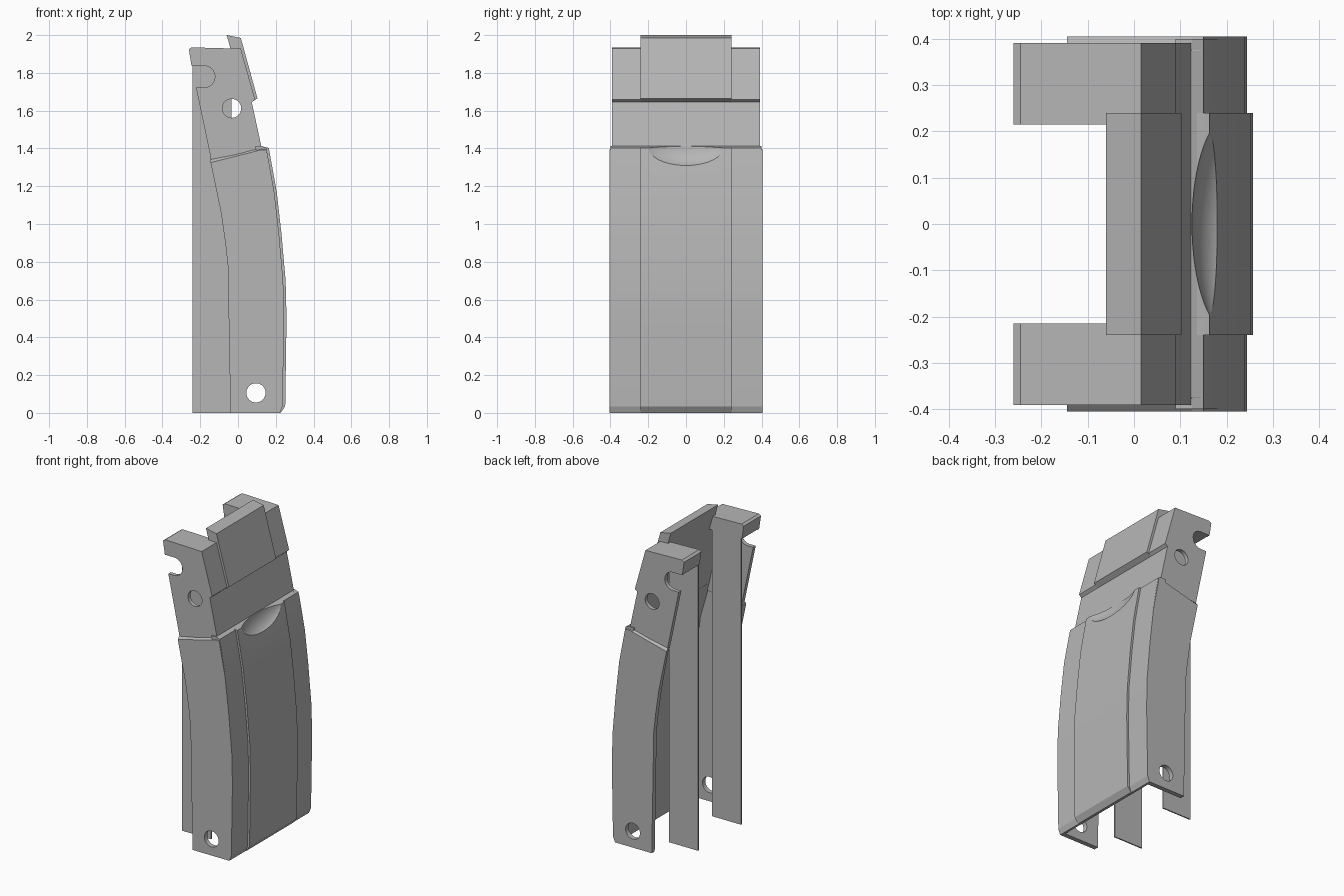
import bpy
import bmesh
import math

cube = bpy.data.objects.get("Cube")
if cube:
    bpy.data.objects.remove(cube, do_unlink=True)

grey = bpy.data.materials.new("plain_grey")
grey.use_nodes = True
grey.diffuse_color = (0.47, 0.47, 0.47, 1)
grey.node_tree.nodes["Principled BSDF"].inputs["Base Color"].default_value = grey.diffuse_color


def add(name, bm):
    bmesh.ops.recalc_face_normals(bm, faces=bm.faces)
    mesh = bpy.data.meshes.new(name)
    bm.to_mesh(mesh)
    bm.free()
    mesh.materials.append(grey)
    obj = bpy.data.objects.new(name, mesh)
    bpy.context.collection.objects.link(obj)
    return obj


def extrude(name, profile, y0, y1, drop=None):
    """Extrude an (x, z) profile from y0 to y1; drop lowers listed points at y1."""
    drop = drop or {}
    bm = bmesh.new()
    a = [bm.verts.new((x, y0, z)) for x, z in profile]
    b = [bm.verts.new((x, y1, z - drop.get(i, 0))) for i, (x, z) in enumerate(profile)]
    bm.faces.new(a)
    bm.faces.new(b[::-1])
    n = len(profile)
    for i in range(n):
        j = (i + 1) % n
        bm.faces.new((a[i], b[i], b[j], a[j]))
    return add(name, bm)


def circle(cx, cz, r, n=32):
    return [(cx + r * math.cos(2 * math.pi * i / n), cz + r * math.sin(2 * math.pi * i / n))
            for i in range(n)]


def select(obj):
    bpy.ops.object.select_all(action='DESELECT')
    obj.select_set(True)
    bpy.context.view_layer.objects.active = obj


def cut(obj, cutter):
    cutter.hide_render = True
    mod = obj.modifiers.new("cut", 'BOOLEAN')
    mod.operation = 'DIFFERENCE'
    mod.solver = 'EXACT'
    mod.object = cutter
    select(obj)
    bpy.ops.object.modifier_apply(modifier=mod.name)


def smooth(obj):
    select(obj)
    bpy.ops.object.shade_smooth_by_angle(angle=math.radians(15))


def shift(points, dx):
    return [(x + dx, z) for x, z in points]


# Shared curves, bottom to top
front_low = [(0.222, 0), (0.236, 0.035), (0.244, 0.5), (0.239, 0.7),
             (0.217, 0.95), (0.192, 1.17), (0.15, 1.403)]
back_low = [(-0.145, 1.36), (-0.09, 1.06), (-0.067, 0.9), (-0.054, 0.78), (-0.04, 0)]
inner_low = [(0.09, 1.41), (0.16, 1.17), (0.187, 0.95), (0.209, 0.7), (0.214, 0.5), (0.208, 0)]

# Cutters
pin_hole = extrude("pin_hole_cutter", circle(0.095, 0.106, 0.051), -1, 1)
upper_hole = extrude("upper_hole_cutter", circle(-0.033, 1.612, 0.05), -1, 1)
arc = [(-0.18 + 0.058 * math.cos(t), 1.78 + 0.058 * math.sin(t))
       for t in [math.pi * (i / 12 - 0.5) for i in range(13)]]
slot = extrude("slot_cutter", arc + [(-0.3, 1.838), (-0.3, 1.722)], -1, 1)
bm = bmesh.new()
bmesh.ops.create_uvsphere(bm, u_segments=64, v_segments=32, radius=1)
bmesh.ops.scale(bm, vec=(0.085, 0.24, 0.118), verts=bm.verts)
bmesh.ops.translate(bm, vec=(0.21, 0, 1.42), verts=bm.verts)
scoop = add("scoop_cutter", bm)

# Lower front wall with the raised centre panel
wall = extrude("lower_front_wall", front_low + [(0.125, 1.412)] + inner_low, -0.4, 0.4)
panel_front = [(0.225, 0), (0.25, 0.035)] + shift(front_low[2:], 0.013)
panel = extrude("raised_centre_panel", panel_front + [(0.125, 1.41)] + inner_low, -0.24, 0.24)
for obj in (wall, panel):
    cut(obj, scoop)
    smooth(obj)

# Upper front wall and raised centre block
extrude("upper_front_wall", [(0.126, 1.40), (0.073, 1.645), (0.04, 1.645), (0.093, 1.40)],
        -0.385, 0.385)
extrude("centre_block", [(-0.06, 2.0), (0.015, 1.985), (0.103, 1.665), (0.073, 1.645),
                         (0.04, 1.645)], -0.24, 0.24)

arm_front = [(0.015, 1.928), (0.09, 1.66), (0.073, 1.645)]
for side, s in (("left", 1), ("right", -1)):
    # Lower side plate with a sloped shoulder on its outer top edge
    n = len(front_low)
    outline = front_low + [(0.125, 1.413)] + back_low
    lower = extrude(side + "_lower_side", outline, s * 0.375, s * 0.405,
                    {n - 1: 0.012, n: 0.02, n + 1: 0.035})
    cut(lower, pin_hole)

    # Upper side plate
    upper = extrude(side + "_upper_side",
                    [(-0.14, 1.33), (-0.247, 1.84), (-0.26, 1.925), (-0.245, 1.935)]
                    + arm_front + [(0.126, 1.4), (0.125, 1.36)], s * 0.365, s * 0.391)
    cut(upper, upper_hole)
    cut(upper, slot)

    # Arm cap and arm front wall
    extrude(side + "_arm_cap", [(-0.247, 1.84), (-0.26, 1.925), (-0.245, 1.935),
                                (0.015, 1.928), (0.039, 1.84)], s * 0.215, s * 0.39)
    extrude(side + "_arm_front", arm_front + [(0.04, 1.645), (-0.03, 1.9)], s * 0.215, s * 0.39)

    # Long inner strip hanging behind the shell
    extrude(side + "_inner_strip", [(-0.242, 0), (-0.035, 0), (-0.035, 1.86), (-0.242, 1.86)],
            s * 0.215, s * 0.223)

for cutter in (pin_hole, upper_hole, slot, scoop):
    bpy.data.objects.remove(cutter, do_unlink=True)
